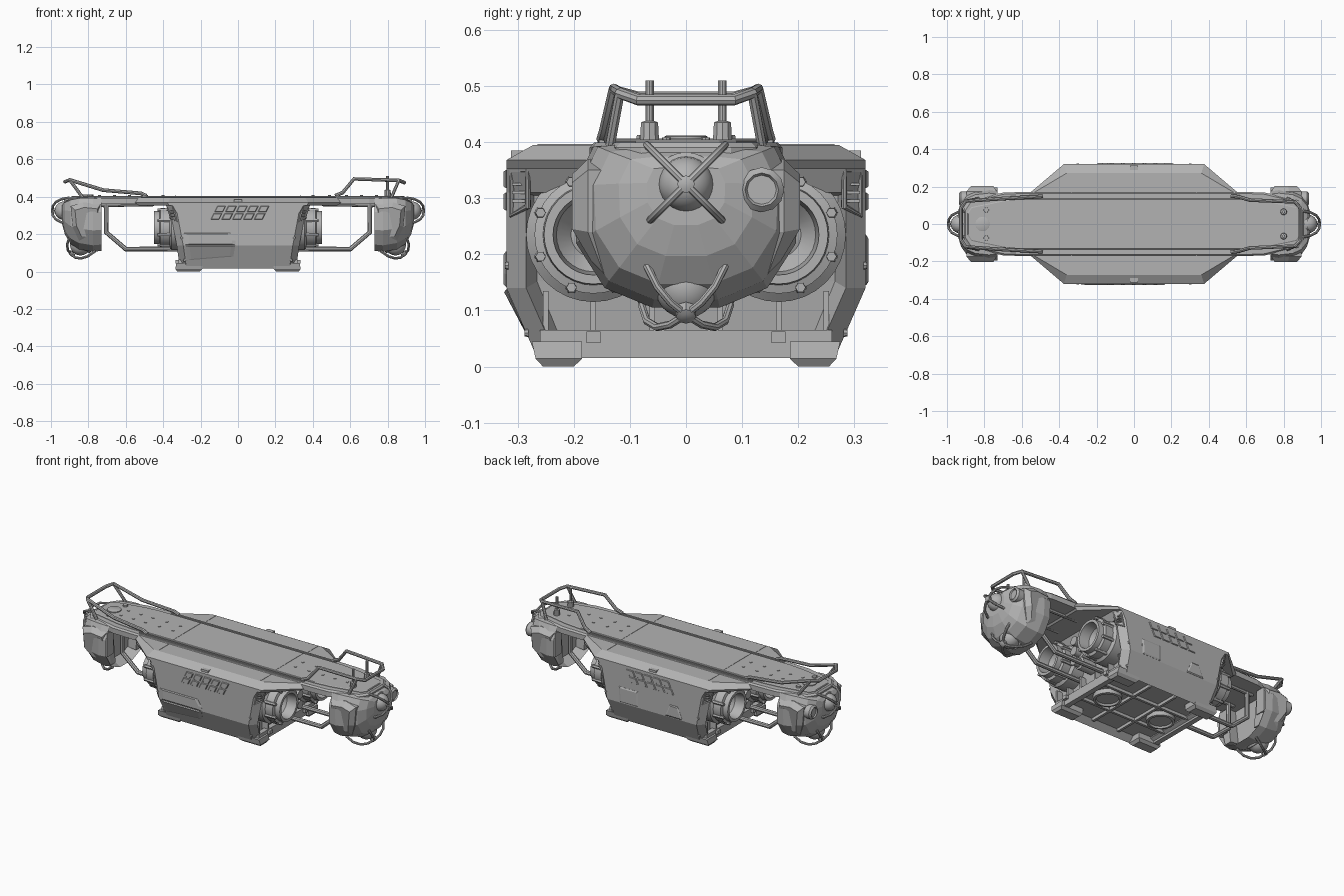
import bpy, bmesh, math
from mathutils import Vector, Matrix

if "Cube" in bpy.data.objects:
    bpy.data.objects.remove(bpy.data.objects["Cube"], do_unlink=True)

GREY = bpy.data.materials.new("hull_grey")
GREY.use_nodes = True
GREY.diffuse_color = (0.45, 0.45, 0.45, 1)
GREY.node_tree.nodes["Principled BSDF"].inputs["Base Color"].default_value = (0.45, 0.45, 0.45, 1)
ENDS = (1, -1)


def finish(name, bm, smooth=False):
    bmesh.ops.recalc_face_normals(bm, faces=bm.faces)
    mesh = bpy.data.meshes.new(name)
    bm.to_mesh(mesh)
    bm.free()
    mesh.materials.append(GREY)
    ob = bpy.data.objects.new(name, mesh)
    bpy.context.collection.objects.link(ob)
    if smooth:
        bpy.ops.object.select_all(action='DESELECT')
        ob.select_set(True)
        bpy.context.view_layer.objects.active = ob
        bpy.ops.object.shade_smooth_by_angle(angle=math.radians(35))
    return ob


def loft_bm(rings):
    bm = bmesh.new()
    rows = [[bm.verts.new(p) for p in ring] for ring in rings]
    n = len(rows[0])
    for a, b in zip(rows, rows[1:]):
        for i in range(n):
            bm.faces.new((a[i], a[(i + 1) % n], b[(i + 1) % n], b[i]))
    bm.faces.new(rows[0][::-1])
    bm.faces.new(rows[-1])
    bmesh.ops.recalc_face_normals(bm, faces=bm.faces)
    return bm


def loft(name, rings):
    return finish(name, loft_bm(rings))


def box(name, loc, size):
    bm = bmesh.new()
    bmesh.ops.create_cube(bm, size=1, matrix=Matrix.Translation(loc) @ Matrix.Diagonal((*size, 1)))
    return finish(name, bm)


def revolve(name, profile, matrix, sides=32):
    """Spin (height, radius) pairs around local z."""
    rings = [[matrix @ Vector((max(r, .001) * math.cos(t), max(r, .001) * math.sin(t), h))
              for t in (math.tau * i / sides for i in range(sides))] for h, r in profile]
    return finish(name, loft_bm(rings), True)


def tube(name, pts, radius, closed=False):
    curve = bpy.data.curves.new(name, 'CURVE')
    curve.dimensions = '3D'
    curve.bevel_depth = radius
    curve.bevel_resolution = 2
    curve.use_fill_caps = True
    sp = curve.splines.new('POLY')
    sp.points.add(len(pts) - 1)
    for p, co in zip(sp.points, pts):
        p.co = (*co, 1)
    sp.use_cyclic_u = closed
    temp = bpy.data.objects.new(name + "_path", curve)
    bpy.context.collection.objects.link(temp)
    bpy.context.view_layer.update()
    bm = bmesh.new()
    bm.from_mesh(temp.evaluated_get(bpy.context.evaluated_depsgraph_get()).to_mesh())
    bpy.data.objects.remove(temp, do_unlink=True)
    return finish(name, bm, True)


def aim(loc, direction):
    return Matrix.Translation(loc) @ Vector(direction).to_track_quat('Z', 'Y').to_matrix().to_4x4()


def four_way(quarter):
    """Complete a plan outline from its +x +y quarter, listed from the centre out."""
    right = quarter + [(x, -y) for x, y in reversed(quarter)]
    return right + [(-x, -y) for x, y in right]


def slab_bm(levels):
    """Stack plan outlines; each level is (z, quarter outline)."""
    return loft_bm([[(x, y, z) for x, y in four_way(q)] for z, q in levels])


def wall_y(z):
    return .32 if z >= .14 else .265 + .055 * (z - .015) / .125


def wall_plate(name, pts, side, lift=.005):
    """Thin bevelled plate lying on the hull side wall, outlined in x and z."""
    cx, cz = (sum(c) / len(pts) for c in zip(*pts))
    return loft(name, [[(cx + (x - cx) * k, side * (wall_y(z) + d), cz + (z - cz) * k) for x, z in pts]
                       for d, k in ((-.004, 1), (.001, 1), (lift, .84))])


# Hull with chamfered corners, recessed ends and recessed underside
hull = slab_bm([(z, [(hx - .035, hy), (hx, hy - .035)]) for z, hx, hy in
                ((.015, .31, .265), (.14, .328, .32), (.31, .36, .32), (.362, .39, .32))])
for s in ENDS:
    ends = [f for f in hull.faces if f.normal.x * s > .9]
    bmesh.ops.inset_region(hull, faces=ends, thickness=.02, depth=-.045)
under = [f for f in hull.faces if f.normal.z < -.9 and f.calc_area() > .1]
bmesh.ops.inset_region(hull, faces=under, thickness=.035, depth=-.03)
finish("hull", hull)

# Chamfered shoulder and long deck
finish("shoulder", slab_bm([(.352, [(.37, .32), (.53, .17)]), (.368, [(.375, .32), (.55, .172)]),
                            (.395, [(.36, .272), (.54, .165)])]))
deck_edge = [(.56, .172), (.70, .168), (.88, .125), (.91, .08)]
finish("deck_beam", slab_bm([(.36, deck_edge), (.39, deck_edge), (.399, [(x - .008, y - .008) for x, y in deck_edge])]))
inner = [(.6, .135), (.70, .125), (.87, .09), (.89, .06)]
finish("deck_plate", slab_bm([(.395, inner), (.402, inner), (.405, [(x - .004, y - .004) for x, y in inner])]))
for s in ENDS:
    box("deck_seam", (s * .335, 0, .4), (.006, .26, .013))
    box("shoulder_seam", (s * .335, 0, .39), (.006, .53, .013))
    box("deck_lip", (0, s * .15, .398), (1.08, .01, .012))
    box("shoulder_latch", (0, s * .297, .374), (.045, .03, .022))
    for x in (.4, .49, .58, .66, .74):
        for y in (-.035, .035):
            revolve("deck_bolt", [(0, .008), (.004, .008)], aim((s * x, y, .404), (0, 0, 1)), 8)

# Underside: feet, grid bars and round vents
for s in ENDS:
    for t in ENDS:
        loft("foot", [[(s * x, t * y, z) for x, y in ((.205 - d, .2 - d), (b, .2 - d), (b, w), (.205 - d, w))]
                      for z, d, b, w in ((0, 0, .325, .255), (.014, .015, .335, .268), (.045, .015, .33, .275))])
    box("grid_bar_cross", (s * .085, 0, .038), (.014, .46, .02))
    box("grid_bar_long", (0, s * .095, .038), (.57, .014, .02))
    box("end_beam", (s * .303, 0, .04), (.03, .52, .05))
    revolve("belly_vent", [(.01, .075), (-.02, .075), (-.022, .062), (-.012, .058), (-.012, 0)],
            aim((s * .18, 0, .04), (0, 0, 1)), 24)

# Thrusters in the four hull ends
for s in ENDS:
    for t in ENDS:
        m = aim((0, t * .165, .235), (s, 0, 0))
        revolve("thruster", [(.28, .12), (.355, .12), (.367, .105), (.415, .105), (.42, .09),
                             (.45, .088), (.45, .072), (.39, .066), (.36, .04), (.375, 0)], m)
        for i in range(8):
            a = math.tau * (i + .5) / 8
            revolve("thruster_lug", [(.34, .012), (.43, .009)],
                    m @ Matrix.Translation((.102 * math.cos(a), .102 * math.sin(a), 0)), 6)
        # Slatted side grip and wall ribs beside each thruster
        tube("grip_frame", [(s * (.648 - y + (z - .31) * .3), t * y, z) for y, z in
                            ((.310, .35), (.310, .27), (.282, .285), (.282, .35))], .006, True)
        for z in (.295, .31, .325):
            box("grip_slat", (s * .35, t * .296, z), (.02, .028, .005))
        for y in (.06, .165, .25):
            box("end_rib", (s * .295, t * y, .095), (.04, .01, .08))
        box("end_bracket", (s * .32, t * .165, .052), (.03, .025, .02))
    for z in (.17, .23, .29):
        revolve("core_cylinder", [(.26, .035), (.37, .035), (.375, .025), (.41, .025)],
                aim((0, 0, z), (s, 0, 0)), 16)

# Hull side panels, slanted vents and bolts
for t in ENDS:
    for i in range(5):
        for z in (.278, .318):
            x = -.125 + i * .058 + (z - .28) * .5
            wall_plate("vent_slat", [(x - .02, z), (x + .025, z), (x + .041, z + .032), (x - .004, z + .032)], t)
    for x in (-.31, .31):
        for z in (.18, .06):
            reach = x * (.92 if z < .1 else .97)
            revolve("side_bolt", [(-.004, .008), (.003, .006)], aim((reach, t * wall_y(z), z), (0, t, 0)), 8)
wall_plate("front_panel_upper", [(-.285, .142), (-.015, .142), (-.012, .165), (-.04, .205), (-.29, .205)], -1)
wall_plate("front_panel_lower", [(-.27, .06), (-.025, .08), (-.015, .138), (-.28, .138)], -1)
wall_plate("back_hatch", [(.09, .145), (.21, .145), (.215, .235), (.09, .235)], 1)
wall_plate("back_window", [(-.2, .145), (-.09, .145), (-.12, .215), (-.17, .215)], 1)


def caged_lamp(loc, direction, size):
    """Glass dome with a four-armed guard, built along local z."""
    m = aim(loc, direction) @ Matrix.Scale(size, 4)
    quarter = [(math.sin(a) * .05, math.cos(a) * .05) for a in (math.pi / 2 * i / 6 for i in range(7))]
    revolve("lamp_dome", [(-.03, .058), (-.002, .058), (0, .05)] + quarter[1:], m, 24)
    revolve("lamp_hub", [(.05, .016), (.067, .016), (.07, .008)], m, 8)
    for i in range(4):
        turn = m @ Matrix.Rotation(math.pi / 2 * i + math.pi / 4, 4, 'Z')
        tube("lamp_guard", [turn @ Vector(p) for p in
                            ((.1, 0, -.03), (.088, 0, .015), (.065, 0, .045), (.035, 0, .06), (0, 0, .063))], .007)


# Heads at both ends
half = [(.09, .40), (.165, .392), (.2, .32), (.196, .22), (.145, .14), (.06, .105)]
section = half + [(-y, z) for y, z in reversed(half)]
for s in ENDS:
    head = loft_bm([[(s * x, y * k, .285 + (z - .285) * k + dz) for y, z in section] for x, k, dz in
                    ((.73, .97, 0), (.775, 1, 0), (.85, .95, .005), (.895, .82, .01), (.925, .6, .02), (.94, .35, .03))])
    back = [f for f in head.faces if f.normal.x * s < -.9]
    bmesh.ops.inset_region(head, faces=back, thickness=.03, depth=-.06)
    finish("head", head)
    for t in ENDS:
        # Cheek plates lean inward towards the chin
        cheek = [(.735, .36), (.83, .37), (.895, .35), (.885, .24), (.85, .165), (.735, .15)]
        loft("cheek", [[(s * (.8 + (x - .8) * k), t * y * (1 - max(0, .22 - z) * 3), .26 + (z - .26) * k)
                        for x, z in cheek] for y, k in ((.12, 1), (.175, 1), (.203, .75))])
        box("cheek_mount", (s * .755, t * .15, .285), (.05, .06, .14))
        # Lower frame linking hull to head
        tube("frame_rail", [(s * x, t * .075, z) for x, z in
                            ((.28, .12), (.6, .12), (.705, .21), (.705, .37))], .013)
        tube("frame_upright", [(s * .45, t * .075, .36), (s * .74, t * .075, .355)], .011)
    revolve("head_sensor", [(.83, .04), (.925, .04), (.935, .03), (.928, .026), (.928, 0)],
            aim((0, .135, .315), (s, 0, 0)), 12)
    caged_lamp((s * .931, 0, .325), (s, 0, 0), .985)
    caged_lamp((s * .842, 0, .142), (s * .7, 0, -.7), 1.12)

# Guard rails on the deck: tall at one end, swept up at the other
right_rail = [(.52, .15, .405), (.56, .145, .422), (.62, .128, .495), (.86, .118, .487), (.89, .085, .475)]
left_rail = [(-.49, .148, .405), (-.52, .146, .418), (-.72, .135, .435), (-.9, .122, .49), (-.925, .085, .48)]
for rail in (right_rail, left_rail):
    tube("guard_rail", rail + [(x, -y, z) for x, y, z in reversed(rail)], .010)
for t in ENDS:
    tube("rail_leg", [(-.9, t * .122, .49), (-.83, t * .135, .395)], .009)
    tube("rail_leg", [(.86, t * .118, .487), (.82, t * .135, .395)], .009)
    revolve("antenna", [(0, .018), (.035, .016), (.038, .008), (.11, .008)], aim((.8, t * .065, .4), (0, 0, 1)), 10)
    revolve("deck_cleat", [(0, .016), (.018, .013)], aim((-.79, t * .075, .395), (0, 0, 1)), 10)
revolve("deck_cap", [(0, .038), (.008, .038), (.01, .034)], aim((-.81, 0, .402), (0, 0, 1)), 24)
